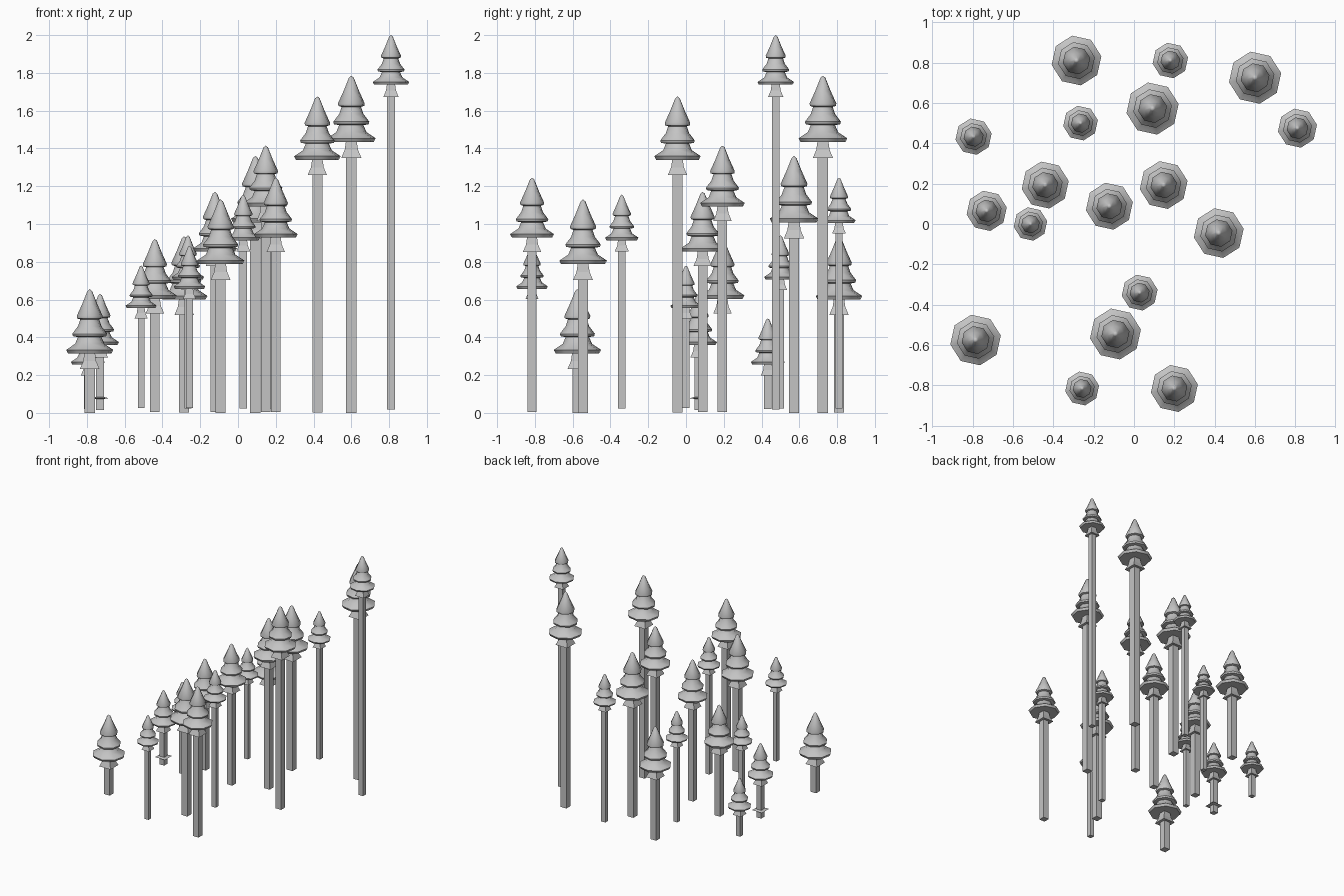
import bpy, bmesh, math

if "Cube" in bpy.data.objects:
    bpy.data.objects.remove(bpy.data.objects["Cube"])

def material(name, c):
    m = bpy.data.materials.new(name)
    m.diffuse_color = (c, c, c, 1)
    m.use_nodes = True
    m.node_tree.nodes["Principled BSDF"].inputs["Base Color"].default_value = m.diffuse_color
    return m

grey = material("plain grey", 0.55)

def lathe(name, loc, profile, sides, turn, smooth):
    """Rings of (radius, height) joined into a closed solid."""
    bm = bmesh.new()
    rings = []
    for r, z in profile:
        if r == 0:
            rings.append([bm.verts.new((0, 0, z))])
        else:
            rings.append([bm.verts.new((r * math.cos(turn + k * math.tau / sides),
                                        r * math.sin(turn + k * math.tau / sides), z))
                          for k in range(sides)])
    for a, b in zip(rings, rings[1:]):
        for k in range(sides):
            n = (k + 1) % sides
            quad = [a[k % len(a)], a[n % len(a)], b[n % len(b)], b[k % len(b)]]
            bm.faces.new(list(dict.fromkeys(quad)))
    for ring in (rings[0], rings[-1]):
        if len(ring) > 1:
            bm.faces.new(ring)
    bmesh.ops.recalc_face_normals(bm, faces=bm.faces)
    me = bpy.data.meshes.new(name)
    bm.to_mesh(me)
    bm.free()
    me.materials.append(grey)
    ob = bpy.data.objects.new(name, me)
    ob.location = loc
    bpy.context.collection.objects.link(ob)
    if smooth:
        bpy.ops.object.select_all(action='DESELECT')
        ob.select_set(True)
        bpy.context.view_layer.objects.active = ob
        bpy.ops.object.shade_smooth_by_angle(angle=math.radians(50))
    return ob

# Canopy outline for a unit radius, measured down from the tip
CANOPY = [(0, 0), (0.10, -0.08), (0.32, -0.62), (0.55, -1.12), (0.53, -1.22),
          (0.40, -1.26), (0.50, -1.55), (0.74, -1.86), (0.71, -1.96),
          (0.50, -2.00), (0.62, -2.28), (1.0, -2.53), (0.92, -2.68), (0.2, -2.66)]
SQ = math.sqrt(2)

# x, y, tip height, canopy radius
TREES = [
    (-0.285, 0.81, 0.935, 0.125), (0.18, 0.81, 1.245, 0.089),
    (0.60, 0.725, 1.785, 0.131), (0.81, 0.475, 2.0, 0.098),
    (0.092, 0.572, 1.36, 0.131), (-0.265, 0.50, 0.94, 0.087),
    (-0.795, 0.433, 0.50, 0.091), (-0.44, 0.193, 0.92, 0.118),
    (-0.73, 0.065, 0.63, 0.101), (-0.513, 0.0, 0.78, 0.084),
    (-0.122, 0.088, 1.17, 0.118), (0.147, 0.193, 1.415, 0.12),
    (0.42, -0.045, 1.675, 0.125), (0.028, -0.34, 1.155, 0.09),
    (-0.092, -0.545, 1.13, 0.128), (-0.785, -0.575, 0.655, 0.127),
    (-0.257, -0.815, 0.885, 0.085), (0.20, -0.815, 1.245, 0.118)]

for i, (x, y, tip, r) in enumerate(TREES, 1):
    # Three-tiered canopy
    lathe(f"canopy_{i}", (x, y, tip), [(a * r, h * r) for a, h in CANOPY], 8,
          math.radians(10), True)
    # Square trunk
    w = 0.21 * r * SQ
    foot = max(0, (0.127 - r) * 0.6)
    lathe(f"trunk_{i}", (x, y, 0), [(w, foot), (w, tip - 2.66 * r)], 4, math.pi / 4, False)
    # Flared collar under the canopy
    lathe(f"collar_{i}", (x, y, tip),
          [(0.22 * r * SQ, -2.66 * r), (0.27 * r * SQ, -3.0 * r),
           (0.41 * r * SQ, -3.33 * r), (0.2 * r * SQ, -3.30 * r)], 4, math.pi / 4, False)

# Thin square plate low on one short trunk
px, py = TREES[8][:2]
lathe("trunk_plate", (px, py, 0.078),
      [(0.03, -0.004), (0.065, 0), (0.03, 0.006)], 4, math.pi / 4, False)
